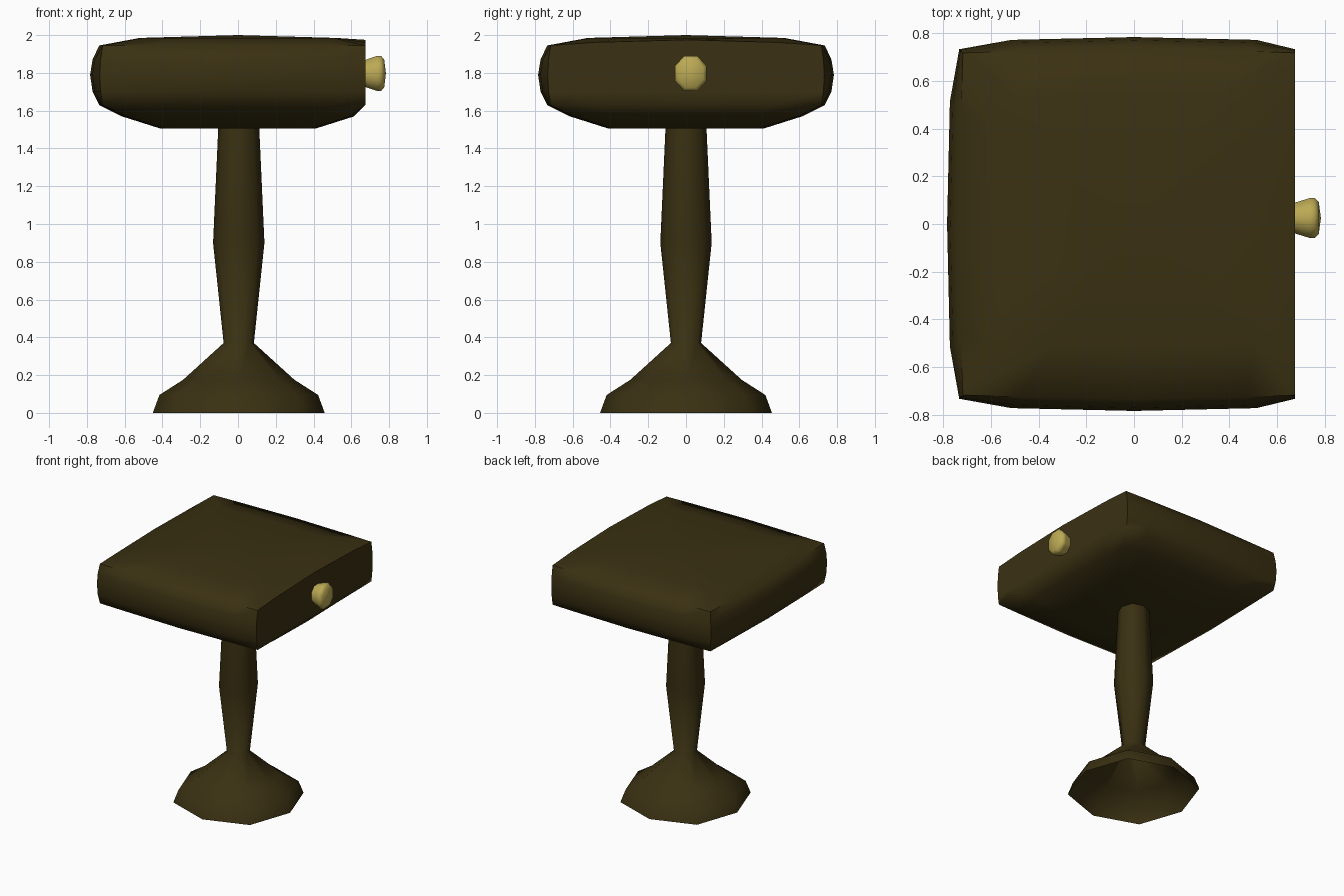
import bpy, bmesh, math

if "Cube" in bpy.data.objects:
    bpy.data.objects.remove(bpy.data.objects["Cube"])


def material(name, color):
    m = bpy.data.materials.new(name)
    m.diffuse_color = (*color, 1)
    m.use_nodes = True
    m.node_tree.nodes["Principled BSDF"].inputs["Base Color"].default_value = m.diffuse_color
    return m


wood = material("dark wood", (0.042, 0.030, 0.006))
brass = material("pale brass", (0.50, 0.40, 0.09))


def loft(name, rings, mat, tip=None, cap_start=False):
    """Skin a list of rings; optionally close the end with a tip point and the start with a flat cap."""
    bm = bmesh.new()
    vs = [[bm.verts.new(p) for p in r] for r in rings]
    n = len(rings[0])
    for a, b in zip(vs, vs[1:]):
        for i in range(n):
            j = (i + 1) % n
            bm.faces.new((a[i], a[j], b[j], b[i]))
    if tip:
        t = bm.verts.new(tip)
        for i in range(n):
            bm.faces.new((vs[-1][i], vs[-1][(i + 1) % n], t))
    if cap_start:
        bm.faces.new(vs[0][::-1])
    me = bpy.data.meshes.new(name)
    bm.to_mesh(me)
    bm.free()
    me.materials.append(mat)
    ob = bpy.data.objects.new(name, me)
    bpy.context.collection.objects.link(ob)
    bpy.ops.object.select_all(action='DESELECT')
    ob.select_set(True)
    bpy.context.view_layer.objects.active = ob
    bpy.ops.object.shade_smooth_by_angle(angle=math.radians(60))
    return ob


# Table top: soft pillow block, its right side cut flat at x = CUT
CUT = 0.675


def soft_square(h, z, corner):
    pts = []
    for k in range(4):
        c, s = round(math.cos(k * math.pi / 2)), round(math.sin(k * math.pi / 2))
        for u, v in ((1, 0), (0.985, 0.655), (corner, corner), (0.655, 0.985)):
            x, y = h * (u * c - v * s), h * (u * s + v * c)
            zz = z
            if x > CUT:
                x = CUT
                if z > 1.9:  # top edge of the flat side bows upward
                    zz += 0.03 * max(0, 1 - (y / 0.72) ** 2)
            pts.append((x, y, zz))
    return pts


profile = [(0.41, 1.505, 0.93), (0.615, 1.57, 0.96), (0.735, 1.63, 0.975),
           (0.77, 1.70, 0.945), (0.783, 1.79, 0.935), (0.77, 1.87, 0.945),
           (0.735, 1.945, 0.975), (0.52, 1.985, 0.97)]
loft("table_top", [soft_square(*p) for p in profile], wood, (0, 0, 2.0), True)


# Pedestal: eight-sided stem and hollow flared foot, open underneath
def octagon(r, z):
    return [(0.004 + r * f * math.cos(a), r * f * math.sin(a), z)
            for a, f in ((i * math.pi / 4, 1.05 if i % 2 else 1) for i in range(8))]


stem = [(0.455, 0), (0.42, 0.095), (0.295, 0.175), (0.08, 0.37), (0.136, 0.90), (0.108, 1.52)]
loft("pedestal", [octagon(r, z) for r, z in stem], wood)


# Drawer knob on the right side
def knob_ring(r, x):
    return [(x, 0.025 + 0.9 * r * math.cos(a), 1.797 + r * math.sin(a))
            for a in ((i + 0.5) * math.pi / 4 for i in range(8))]


knob = [(0.075, 0.66), (0.078, 0.675), (0.10, 0.735), (0.101, 0.757), (0.08, 0.774)]
loft("drawer_knob", [knob_ring(r, x) for r, x in knob], brass, (0.783, 0.025, 1.797))
